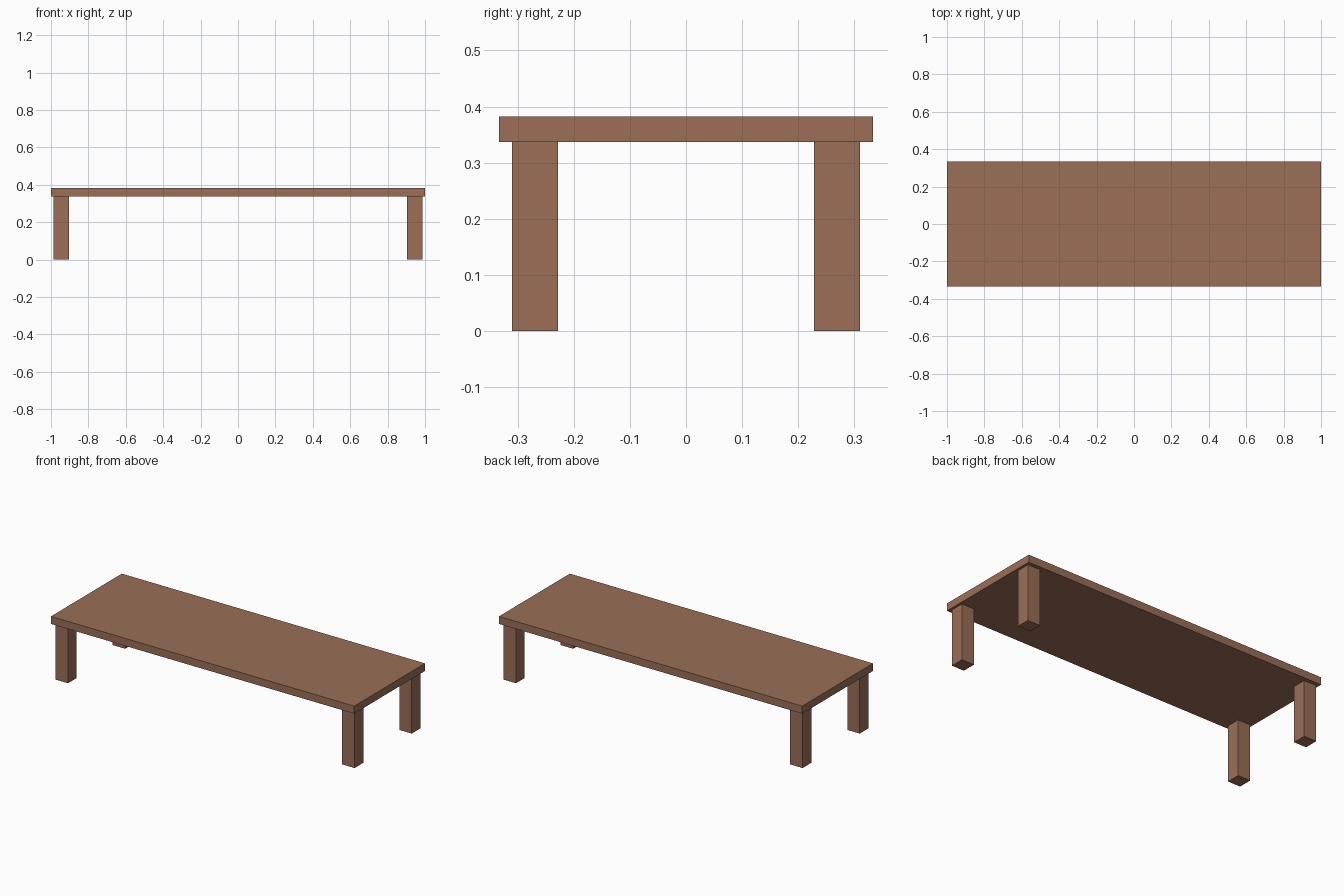
import bpy

if "Cube" in bpy.data.objects:
    bpy.data.objects.remove(bpy.data.objects["Cube"])

# Single wood colour
wood = bpy.data.materials.new("brown wood")
wood.diffuse_color = (0.328, 0.156, 0.095, 1.0)
wood.use_nodes = True
wood.node_tree.nodes["Principled BSDF"].inputs["Base Color"].default_value = wood.diffuse_color


def box(name, center, size):
    bpy.ops.mesh.primitive_cube_add(size=1, location=center)
    ob = bpy.context.object
    ob.name = name
    ob.scale = size
    bpy.ops.object.transform_apply(location=False, rotation=False, scale=True)
    ob.data.materials.append(wood)
    return ob


TOP_Z, UNDER_Z = 0.382, 0.337
LEG = 0.082

# Table top slab
box("table_top", (0, 0, (TOP_Z + UNDER_Z) / 2), (2.0, 0.667, TOP_Z - UNDER_Z))

# Four square legs, slightly inset from the corners
for sx, side in ((-1, "left"), (1, "right")):
    for sy, end in ((-1, "front"), (1, "back")):
        box(f"{end}_{side}_leg", (sx * 0.945, sy * 0.269, UNDER_Z / 2),
            (LEG, LEG, UNDER_Z))
